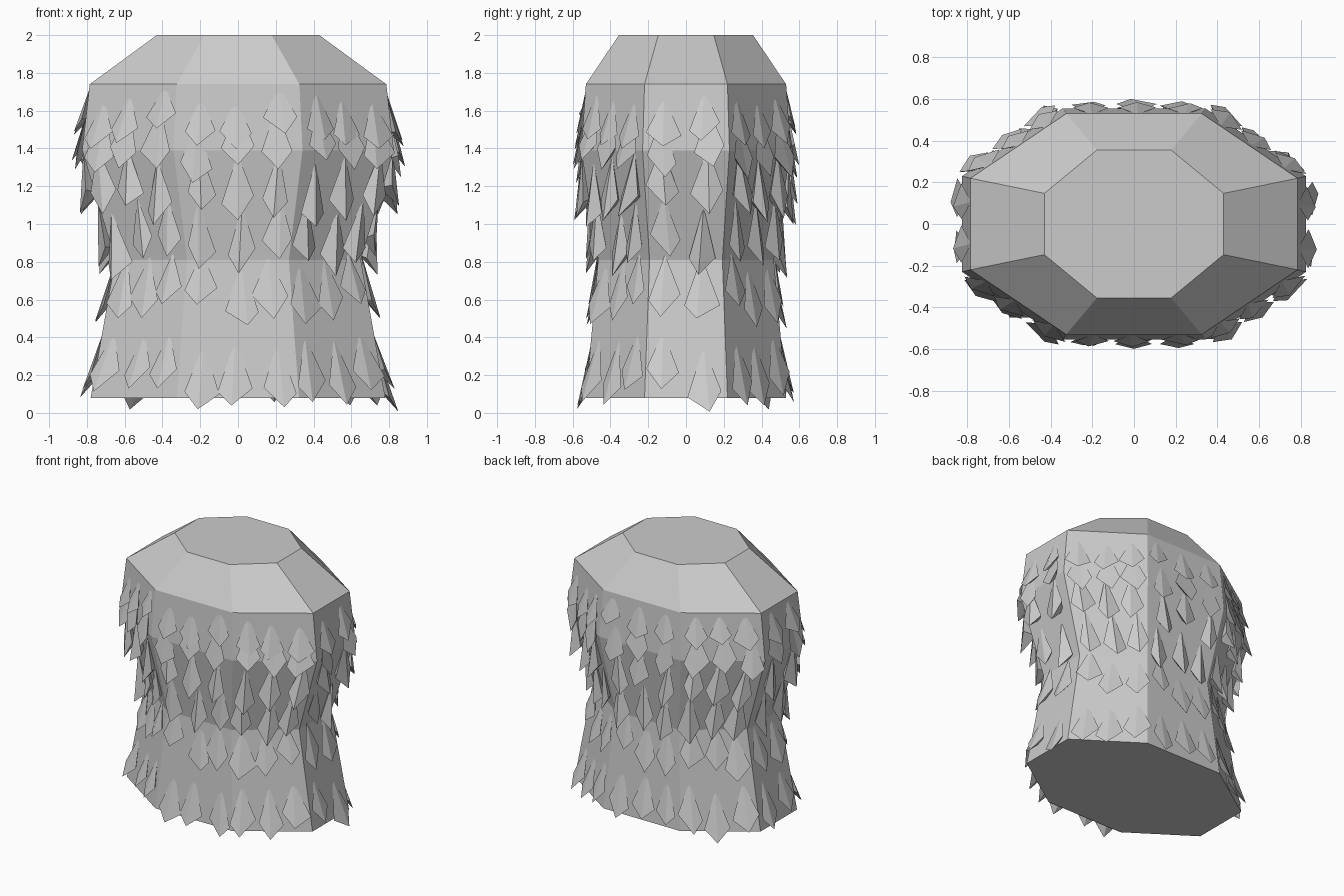
import bpy, bmesh, math, random
from mathutils import Vector

if "Cube" in bpy.data.objects:
    bpy.data.objects.remove(bpy.data.objects["Cube"])

random.seed(7)

# Octagonal body profile: (z, half width x, half depth y)
PROFILE = [(0.08, 0.78, 0.53), (0.81, 0.65, 0.465), (1.39, 0.825, 0.555),
           (1.74, 0.785, 0.53), (2.0, 0.43, 0.355)]


def radii(z):
    z = max(z, PROFILE[0][0] - 0.1)
    for (z0, x0, y0), (z1, x1, y1) in zip(PROFILE, PROFILE[1:]):
        if z <= z1:
            t = (z - z0) / (z1 - z0)
            return x0 + (x1 - x0) * t, y0 + (y1 - y0) * t
    return PROFILE[-1][1:]


def corner(i, z):
    a = math.pi / 8 + i * math.pi / 4
    k = 1 / math.cos(math.pi / 8)
    rx, ry = radii(z)
    return Vector((rx * k * math.cos(a), ry * k * math.sin(a), z))


def on_panel(i, u, z, out=0.0):
    """Point on panel i at fraction u across and height z, pushed outwards."""
    a, b = corner(i, z), corner(i + 1, z)
    d = (b - a).normalized()
    return a.lerp(b, u) + Vector((d.y, -d.x, 0)) * out


def finish(bm, name):
    bmesh.ops.recalc_face_normals(bm, faces=bm.faces)
    me = bpy.data.meshes.new(name)
    bm.to_mesh(me)
    bm.free()
    ob = bpy.data.objects.new(name, me)
    bpy.context.collection.objects.link(ob)
    return ob


# Body: faceted loft
bm = bmesh.new()
rings = [[bm.verts.new(corner(i, p[0])) for i in range(8)] for p in PROFILE]
for r0, r1 in zip(rings, rings[1:]):
    for i in range(8):
        j = (i + 1) % 8
        bm.faces.new((r0[i], r0[j], r1[j], r1[i]))
bm.faces.new(rings[0][::-1])
bm.faces.new(rings[-1])
finish(bm, "shaggy_body")


def add_tuft(bm, panel, u, top, tip, half, out):
    """Kite-shaped pointed tuft: pinned at the top, flaring out to the tip."""
    h = top - tip
    w = half / (corner(panel + 1, top) - corner(panel, top)).length
    lean = random.uniform(-0.35, 0.35) * w
    zl = tip + h * random.uniform(0.2, 0.38)
    zr = tip + h * random.uniform(0.2, 0.38)
    zb = tip + h * 0.3
    apex = bm.verts.new(on_panel(panel, u, top, -0.005))
    left = bm.verts.new(on_panel(panel, u - w, zl, out * 0.4))
    right = bm.verts.new(on_panel(panel, u + w, zr, out * 0.4))
    point = bm.verts.new(on_panel(panel, u + lean, tip, out))
    back = bm.verts.new(on_panel(panel, u, max(zb, 0.1), -0.02))
    for f in ((apex, left, point), (apex, point, right), (left, back, point),
              (right, point, back), (apex, back, left), (apex, right, back)):
        bm.faces.new(f)


# Hanging tufts in overlapping rows: (top z, tip z, outward flare)
ROWS = [(1.72, 1.46, 0.05), (1.60, 1.28, 0.08), (1.40, 1.05, 0.115),
        (1.13, 0.77, 0.08), (0.84, 0.51, 0.045), (0.42, 0.07, 0.055)]
for n, (top, tip, out) in enumerate(ROWS):
    bm = bmesh.new()
    for panel in range(8):
        count = 2 if panel in (3, 7) else 3
        flare = out * (0.75 if panel in (1, 5) else 1.0)
        for c in range(count):
            u = (c + 0.5) / count + random.uniform(-0.04, 0.04)
            dz = random.uniform(-0.065, 0.07)
            add_tuft(bm, panel, u, top + min(dz, 0.01), tip + dz,
                     random.uniform(0.075, 0.095),
                     flare * random.uniform(0.85, 1.1))
    finish(bm, "tuft_row_%d" % (n + 1))
